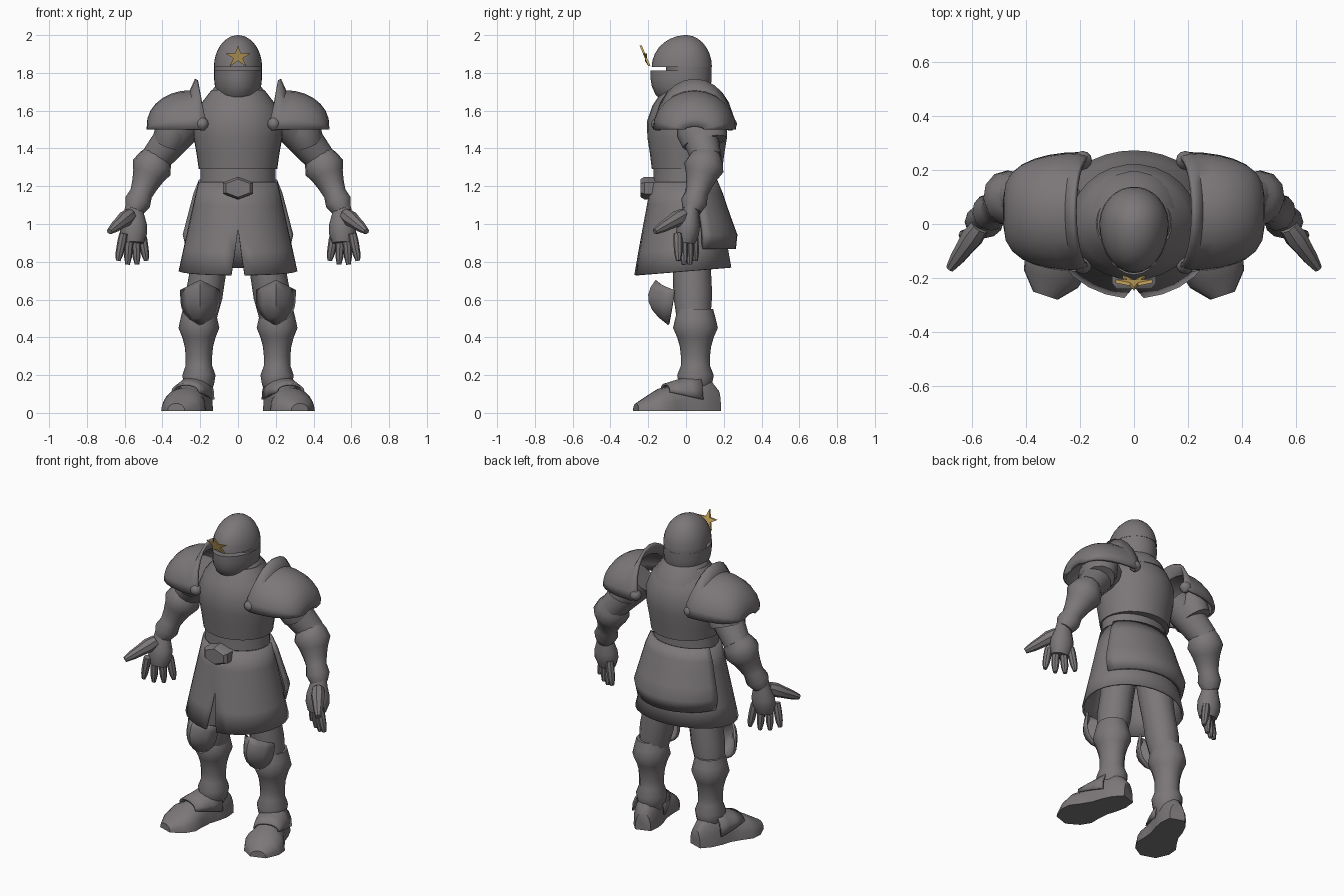
import bpy, bmesh
from math import sin, cos, pi, tau, radians
from mathutils import Vector

default_cube = bpy.data.objects.get("Cube")
if default_cube:
    bpy.data.objects.remove(default_cube, do_unlink=True)


def make_material(name, red, green, blue):
    mat = bpy.data.materials.new(name)
    mat.use_nodes = True
    colour = (red, green, blue, 1)
    mat.diffuse_color = colour
    mat.node_tree.nodes["Principled BSDF"].inputs["Base Color"].default_value = colour
    return mat


steel = make_material("dark steel", .2, .185, .19)
gold = make_material("gold", .58, .38, .11)


def steps(count):
    """Evenly spaced fractions from zero to one."""
    return [i / (count - 1) for i in range(count)]


def blend(start, end, t):
    return start + (end - start) * t


def skin(name, rows, closed=True, mat=steel, mirror=False, thickness=0, crease=42):
    """Skin equal-length rows of points; closed rows get end caps."""
    bm = bmesh.new()
    grid = [[bm.verts.new(point) for point in row] for row in rows]
    size = len(grid[0])
    for upper, lower in zip(grid, grid[1:]):
        for i in range(size if closed else size - 1):
            j = (i + 1) % size
            bm.faces.new((upper[i], upper[j], lower[j], lower[i]))
    if closed:
        bm.faces.new(grid[0])
        bm.faces.new(grid[-1])
    bmesh.ops.remove_doubles(bm, verts=bm.verts, dist=.0001)
    bmesh.ops.recalc_face_normals(bm, faces=bm.faces)
    mesh = bpy.data.meshes.new(name)
    bm.to_mesh(mesh)
    bm.free()
    mesh.materials.append(mat)
    part = bpy.data.objects.new(name, mesh)
    bpy.context.collection.objects.link(part)
    if thickness:
        solidify = part.modifiers.new("thickness", 'SOLIDIFY')
        solidify.thickness = thickness
        solidify.offset = 0
    if mirror:
        part.modifiers.new("mirror", 'MIRROR')
    bpy.ops.object.select_all(action='DESELECT')
    part.select_set(True)
    bpy.context.view_layer.objects.active = part
    bpy.ops.object.shade_smooth_by_angle(angle=radians(crease))


def ring(z, width, front, back, angles, tilt=0):
    """Horizontal ring; front and back are depths relative to its half width."""
    points = []
    for a in angles:
        y = -cos(a) * width * (front if cos(a) > 0 else back)
        points.append(Vector((width * sin(a), y, z + tilt * y)))
    return points


def around(gap, count=28):
    """Angles round the body, leaving a gap at the front."""
    return [blend(gap, tau - gap, t) for t in steps(count)]


def loft(name, bottom, top, widths, front, back):
    """Body shell with evenly spaced rings."""
    angles = around(0)[:-1]
    skin(name, [ring(blend(bottom, top, t), w, front, back, angles)
                for t, w in zip(steps(len(widths)), widths)])


def limb(name, start, end, radii, depth=1, sides=12):
    """Mirrored limb with evenly spaced rings between two points."""
    start, end = Vector(start), Vector(end)
    along = (end - start).normalized()
    across = along.cross(Vector((0, 1, 0))).normalized()
    outward = along.cross(across) * depth
    turns = [tau * k / sides for k in range(sides)]
    skin(name, [[start.lerp(end, t) + (across * cos(a) + outward * sin(a)) * r for a in turns]
                for t, r in zip(steps(len(radii)), radii)], mirror=True)


# Helmet: dome, recessed eye band and visor
dome_turns = [radians(87) * t for t in steps(8)]
skin("helmet_dome", [ring(1.83 + .17 * sin(a), .128 * cos(a), 1.42, 1.08, around(0)[:-1])
                     for a in dome_turns])
loft("eye_band", 1.78, 1.85, (.126, .126), .85, 1.08)
loft("visor", 1.64, 1.812, (.075, .108, .122, .127, .127), 1.48, 1.08)

# Floating star crest, leaning forward with swept-back wings
star = []
for k in range(10):
    reach = .022 if k % 2 else .06
    x, height = 1.2 * reach * sin(k * pi / 5), reach * cos(k * pi / 5)
    star.append(Vector((x, .2 * abs(x) - .225 - .35 * height, 1.885 + height)))
back_step = Vector((0, .012, 0))
skin("crest", [star, [p + back_step for p in star]], mat=gold, crease=20)

# Torso
loft("waist", 1.1, 1.31, (.21, .2, .2), .86, .75)
loft("breastplate", 1.29, 1.71, (.208, .22, .235, .238, .205, .14), .87, .93)
loft("gorget", 1.63, 1.73, (.18, .16, .12), .82, 1.08)

# Skirt, slit at the front
skirt_rows = []
for t in steps(5):
    slit = radians(13) * max(0, t - .5)
    skirt_rows.append(ring(blend(1.22, .75, t), blend(.205, .31, t), .87, .76,
                           around(slit), tilt=.08 * t))
skin("skirt", skirt_rows, closed=False, thickness=.012)

# Rear tasset with a rolled lower rim
tasset_widths = (.21, .24, .26, .28, .3, .28)
skin("rear_tasset", [ring(blend(1.23, .87, t), w, .9, blend(.73, .9, t), around(radians(110), 15))
                     for t, w in zip(steps(6), tasset_widths)], closed=False, thickness=.025)

# Six-sided belt buckle with a bevelled face
skin("belt_buckle", [[Vector((.093 * s * sin(k * pi / 3), y, 1.19 + .06 * s * cos(k * pi / 3)))
                      for k in range(6)] for y, s in ((-.16, 1), (-.22, 1), (-.24, .8))], crease=30)


# Pauldron: arches from front to back, led by a raised fin
def arch(foot, crown, top, base, depth):
    return [Vector((blend(foot, crown, sin(a)), .045 - depth * cos(a), blend(base, top, sin(a))))
            for a in [pi * t for t in steps(13)]]


pauldron_rows = [arch(.165, .22, 1.765, 1.52, .2)]
for t in steps(8):
    a = radians(86) * t
    x = .2 + .275 * sin(a)
    pauldron_rows.append(arch(x, x + .05 * (1 - t), 1.5 + .2 * cos(a), 1.5, .212 * cos(a) ** .55))
skin("pauldron", pauldron_rows, closed=False, mirror=True, thickness=.018)
for side, y in (("front", -.15), ("back", .235)):
    limb(side + "_pauldron_knob", (.19, y, 1.565), (.19, y, 1.495), (.01, .03, .035, .03, .01))

# Arms
limb("shoulder_plate", (.32, .07, 1.55), (.365, .1, 1.43), (.09, .1, .09), depth=1.35)
limb("upper_arm", (.27, .05, 1.55), (.44, .11, 1.34), (.11, .1, .09, .08))
limb("bracer", (.42, .12, 1.39), (.55, .03, 1.07), (.06, .09, .107, .085, .07, .06, .07, .05))

# Hands, turned half inward
limb("palm", (.55, .03, 1.1), (.555, 0, .9), (.045, .055, .07, .072, .055), depth=.85)
for i, label in enumerate(("little", "ring", "middle", "index")):
    base = (.51 + .032 * i, .04 - .028 * i, .95)
    tip = (.485 + .05 * i, .05 - .03 * i, .775 + .02 * abs(i - 1.5))
    limb(label + "_finger", base, tip, (.022, .024, .023, .021, .012), sides=8)
limb("thumb", (.57, -.01, 1.05), (.68, -.165, .96), (.035, .042, .034, .028, .016), sides=8)

# Legs
limb("thigh", (.1, .02, 1.1), (.2, .04, .5), (.1, .1, .1, .096, .098, .085), depth=1.05)
limb("greave", (.207, .05, .55), (.207, .05, .1),
     (.085, .097, .108, .088, .075, .07, .07, .088, .08, .06), depth=1.1)

# Floating shield-shaped knee guards
knee_rows = []
for t in steps(7):
    width = .1 * (1 - .95 * t ** 4)
    middle = -.155 + .065 * t - .27 * t * (1 - t)
    edge = -.06 - .03 * t
    knee_rows.append([Vector((.2 + width * u, blend(middle, edge, abs(u) ** 1.5),
                              .7 - .23 * t - .05 * (1 - t) * abs(u)))
                      for u in [blend(-1, 1, s) for s in steps(7)]])
skin("knee_guard", knee_rows, closed=False, mirror=True, thickness=.014)


# Boots: flat-soled arches, toes turned outward
def boot_section(y, width, height, sole):
    centre = .24 - .33 * y
    return [Vector((centre + width * cos(a), y + width * cos(a) / 3,
                    blend(sole, height, sin(a) ** .8))) for a in [pi * t for t in steps(11)]]


boot_widths = (.045, .072, .08, .08, .095, .115, .1, .045)
boot_heights = (.12, .2, .2, .18, .14, .13, .09, .05)
skin("boot", [boot_section(blend(.17, -.265, t), w, h, .01)
              for t, w, h in zip(steps(8), boot_widths, boot_heights)], mirror=True)

# Instep plates
skin("instep_plate", [boot_section(blend(.06, -.11, t), blend(.09, .07, t * t),
                                   blend(.205, .15, t), blend(.07, .11, t))
                      for t in steps(4)], closed=False, mirror=True, thickness=.012)
